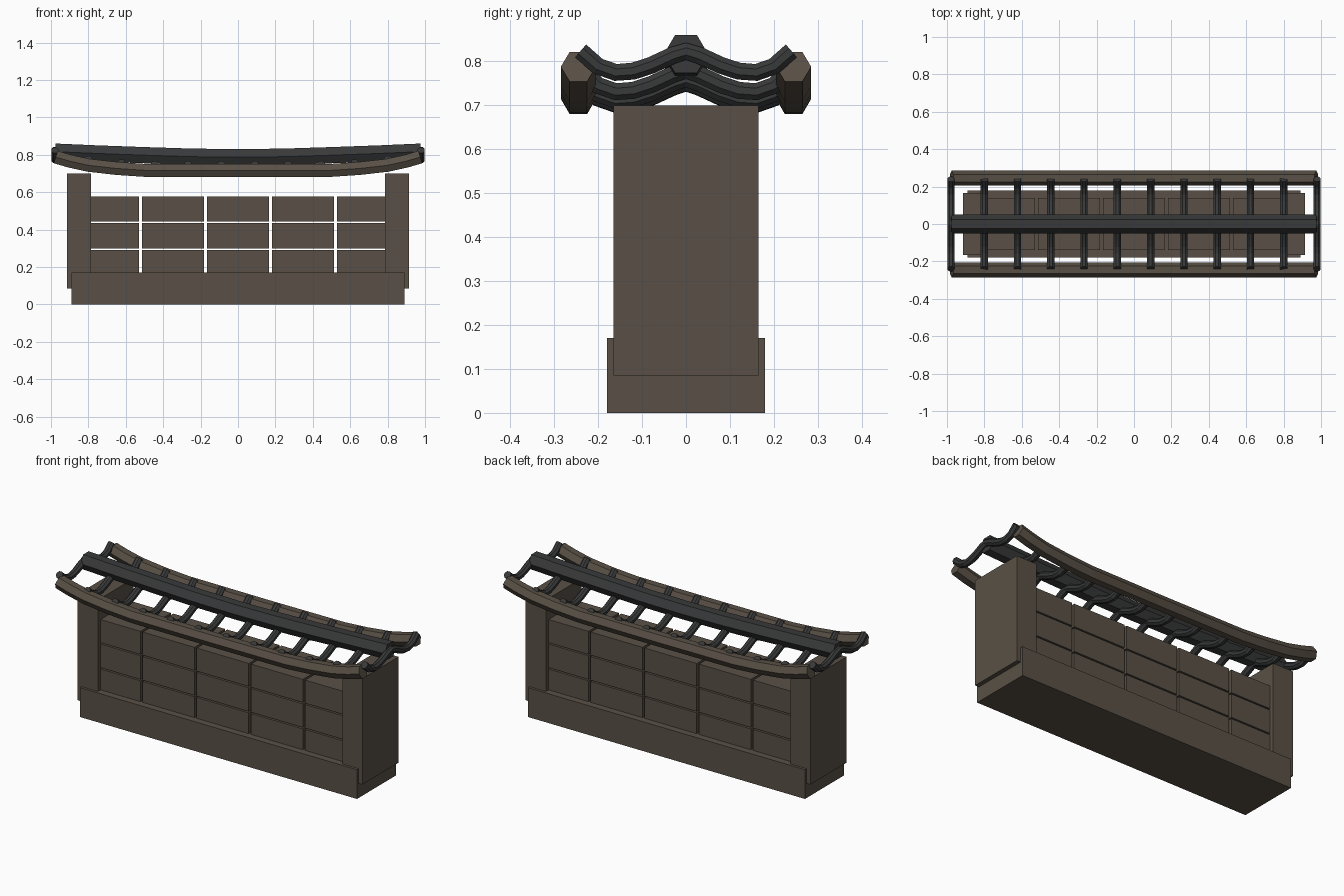
import bpy, bmesh, math
from mathutils import Vector

if "Cube" in bpy.data.objects:
    bpy.data.objects.remove(bpy.data.objects["Cube"])


def material(name, rgb):
    m = bpy.data.materials.new(name)
    m.diffuse_color = (*rgb, 1)
    m.use_nodes = True
    m.node_tree.nodes["Principled BSDF"].inputs["Base Color"].default_value = m.diffuse_color
    return m


BROWN = material("brown_stone", (0.100, 0.081, 0.061))
DARK = material("dark_tile", (0.040, 0.041, 0.042))


def finish(bm, name, mat):
    bmesh.ops.recalc_face_normals(bm, faces=bm.faces)
    me = bpy.data.meshes.new(name)
    bm.to_mesh(me)
    bm.free()
    me.materials.append(mat)
    ob = bpy.data.objects.new(name, me)
    bpy.context.collection.objects.link(ob)
    return ob


def box(name, x0, x1, y, z0, z1, mat):
    """Box symmetric in y, with half depth y."""
    bm = bmesh.new()
    bmesh.ops.create_cube(bm, size=1)
    for v in bm.verts:
        v.co = ((x0 + x1) / 2 + v.co.x * (x1 - x0), v.co.y * 2 * y,
                (z0 + z1) / 2 + v.co.z * (z1 - z0))
    return finish(bm, name, mat)


def tube(name, pts, radius, sides, mat, phase=0.0):
    """Sweep a polygon along a path lying in a vertical plane."""
    pts = [Vector(p) for p in pts]
    run = (pts[-1] - pts[0]).normalized()
    side = Vector((-run.y, run.x, 0)).normalized()
    bm = bmesh.new()
    rings = []
    for i, p in enumerate(pts):
        t = (pts[min(i + 1, len(pts) - 1)] - pts[max(i - 1, 0)]).normalized()
        up = t.cross(side).normalized()
        ring = []
        for k in range(sides):
            a = phase + k * math.tau / sides
            ring.append(bm.verts.new(p + radius * (side * math.cos(a) + up * math.sin(a))))
        rings.append(ring)
    for a, b in zip(rings, rings[1:]):
        for k in range(sides):
            n = (k + 1) % sides
            bm.faces.new((a[k], a[n], b[n], b[k]))
    bm.faces.new(rings[0])
    bm.faces.new(rings[-1])
    return finish(bm, name, mat)


def mirrored(half):
    """Half profile from the middle outwards -> full symmetric profile."""
    return [(-a, z) for a, z in reversed(half[1:])] + half


def lookup(half, x):
    x = abs(x)
    for (a, za), (b, zb) in zip(half, half[1:]):
        if x <= b:
            return za + (zb - za) * (x - a) / (b - a)
    return half[-1][1]


# Base and end pillars
box("base", -0.89, 0.89, 0.18, 0, 0.17, BROWN)
for s, n in ((-1, "left"), (1, "right")):
    box(n + "_pillar", *sorted((s * 0.785, s * 0.915)), 0.165, 0.085, 0.70, BROWN)

# Wall blocks with open joints
cols = [-0.787, -0.521, -0.174, 0.174, 0.521, 0.787]
rows = [0.16, 0.295, 0.44, 0.582]
for i in range(5):
    for j in range(3):
        box(f"wall_block_{i}_{j}", cols[i] + 0.007, cols[i + 1] - 0.007, 0.14,
            rows[j] + 0.004, rows[j + 1] - 0.004, BROWN)
# close the joints next to the pillars
for s in (-1, 1):
    for j in range(3):
        box(f"wall_edge_{s}_{j}", *sorted((s * 0.775, s * 0.79)), 0.14,
            rows[j] + 0.004, rows[j + 1] - 0.004, BROWN)

# Ridge beam
ridge = [(0, 0.787), (0.25, 0.790), (0.5, 0.798), (0.75, 0.807), (0.978, 0.817)]
tube("ridge_beam", [(x, 0, z) for x, z in mirrored(ridge)], 0.05, 6, DARK)

# Upturned eave beams
eave = [(0, 0.715), (0.5, 0.717), (0.65, 0.727), (0.8, 0.744), (0.9, 0.766), (0.975, 0.788)]
for s, n in ((-1, "front"), (1, "back")):
    tube(n + "_eave_beam", [(x, s * 0.245, z) for x, z in mirrored(eave)], 0.04, 6, BROWN)

# Curved rafters that follow the eave height
rafter = [(0, 0.823), (0.03, 0.814), (0.08, 0.791), (0.12, 0.778), (0.16, 0.775),
          (0.2, 0.789), (0.24, 0.824)]
for i in range(12):
    x = -0.979 + 1.958 * i / 11
    dz = lookup(eave, x) - eave[-1][1]
    tube(f"rafter_{i}", [(x, y, z + dz) for y, z in mirrored(rafter)], 0.021, 8, DARK, math.pi / 8)
